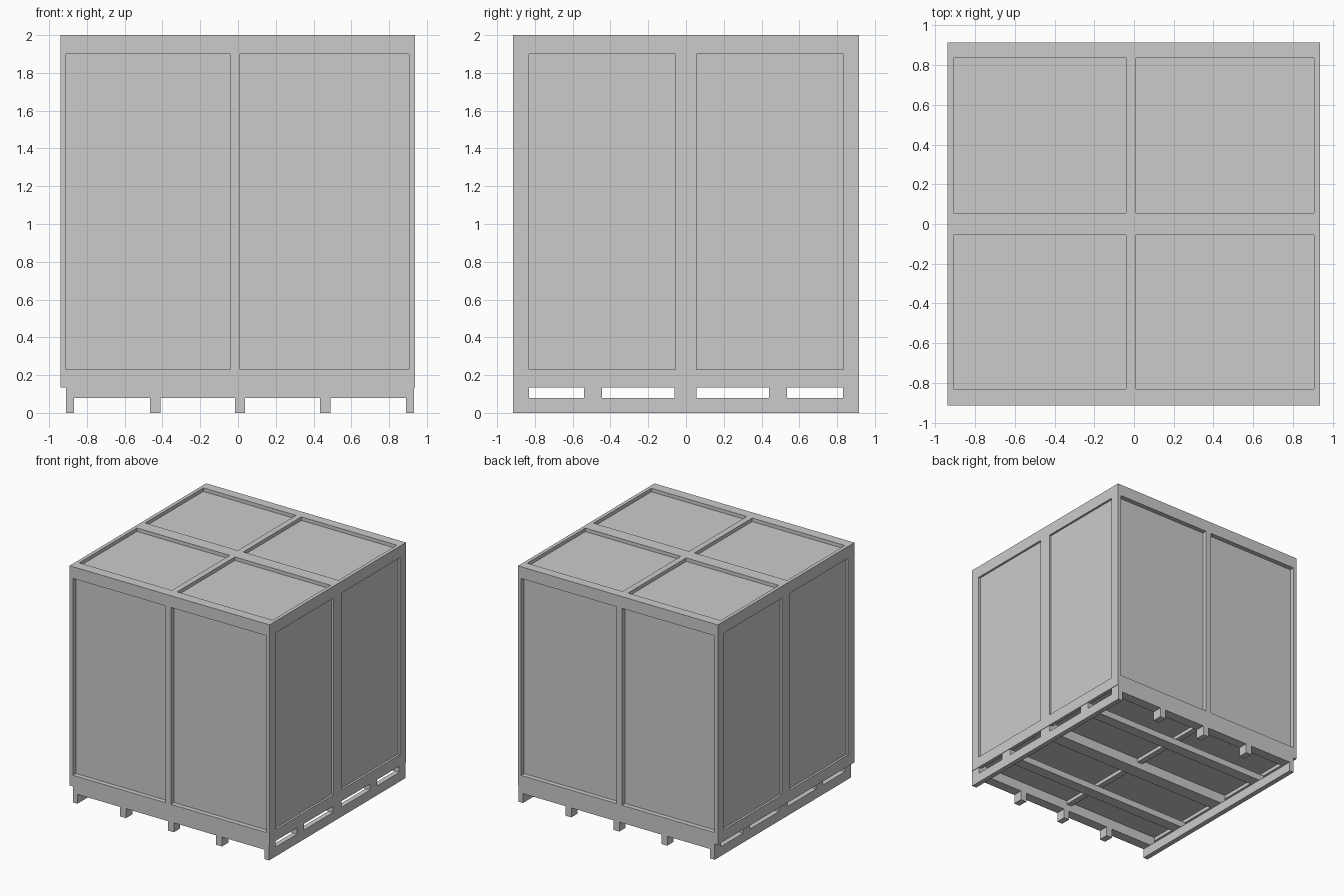
import bpy, bmesh
from mathutils import Vector

if "Cube" in bpy.data.objects:
    bpy.data.objects.remove(bpy.data.objects["Cube"])


def boxes(name, spans):
    """One object made of axis-aligned boxes given as (x0,x1),(y0,y1),(z0,z1)."""
    bm = bmesh.new()
    for s in spans:
        lo = Vector([a for a, b in s])
        size = Vector([b - a for a, b in s])
        for v in bmesh.ops.create_cube(bm, size=1)["verts"]:
            v.co = Vector([lo[i] + (v.co[i] + 0.5) * size[i] for i in range(3)])
    mesh = bpy.data.meshes.new(name)
    bm.to_mesh(mesh)
    bm.free()
    ob = bpy.data.objects.new(name, mesh)
    bpy.context.collection.objects.link(ob)
    return ob


X0, X1, Y, Z0, Z1 = -0.94, 0.936, 0.915, 0.135, 2.0
X_BAYS = [(-0.91, -0.04), (0.01, 0.906)]
Y_BAYS = [(-0.83, -0.055), (0.055, 0.835)]
Z_BAY = (0.23, 1.9)
DY, DX, DZ, OUT = 0.04, 0.018, 0.03, 0.1

# Panel recesses on all six sides
cuts = []
for xb in X_BAYS:
    cuts += [(xb, (-Y - OUT, -Y + DY), Z_BAY), (xb, (Y - DY, Y + OUT), Z_BAY)]
    for yb in Y_BAYS:
        cuts += [(xb, yb, (Z1 - DZ, Z1 + OUT)), (xb, yb, (Z0 - OUT, Z0 + DZ))]
for yb in Y_BAYS:
    cuts += [((X0 - OUT, X0 + DX), yb, Z_BAY), ((X1 - DX, X1 + OUT), yb, Z_BAY)]

# Crate body with framed panels
crate = boxes("crate_body", [((X0, X1), (-Y, Y), (Z0, Z1))])
cutter = boxes("panel_cutter", cuts)
cutter.hide_render = True
mod = crate.modifiers.new("recesses", "BOOLEAN")
mod.operation = "DIFFERENCE"
mod.solver = "EXACT"
mod.object = cutter
bpy.context.view_layer.objects.active = crate
bpy.ops.object.modifier_apply(modifier=mod.name)
bpy.data.objects.remove(cutter)

# Pallet cross bars under the body
PX = (-0.91, 0.932)
bars = [(-Y, -0.83), (-0.54, -0.445), (-0.06, 0.055), (0.44, 0.535), (0.83, Y)]
boxes("pallet_cross_bars", [(PX, b, (0.08, Z0)) for b in bars])

# Full-length side runners
boxes("pallet_side_runners", [(x, (-Y, Y), (0, 0.08)) for x in [(-0.91, -0.867), (0.89, 0.932)]])

# Short feet along the front and back edges
feet_x = [(-0.465, -0.41), (-0.015, 0.038), (0.435, 0.49)]
boxes("pallet_feet", [(x, y, (0, 0.08)) for x in feet_x for y in (bars[0], bars[-1])])
